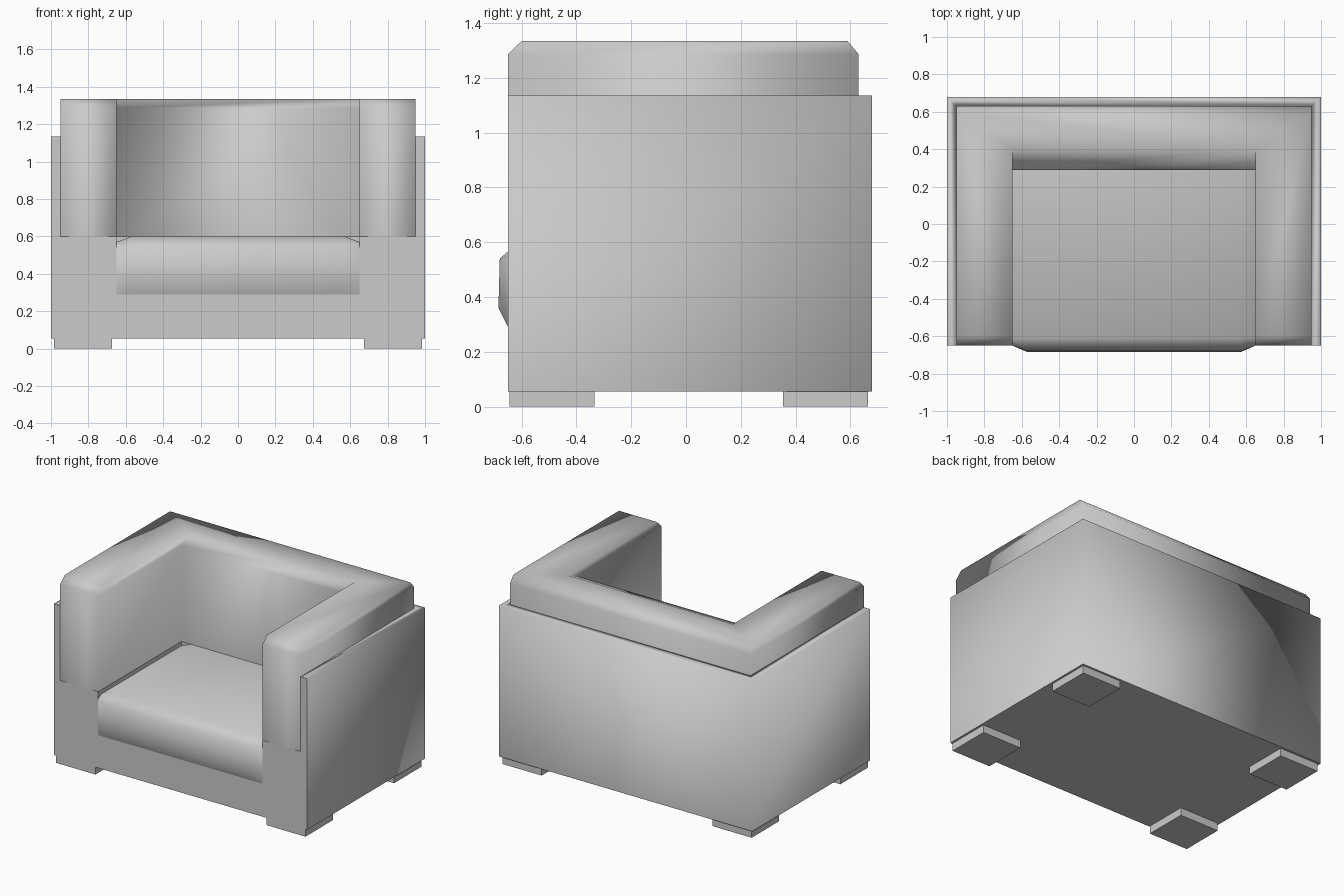
import bpy
import bmesh

cube = bpy.data.objects.get("Cube")
if cube:
    bpy.data.objects.remove(cube, do_unlink=True)

# Single upholstery colour
grey = bpy.data.materials.new("light_grey")
grey.use_nodes = True
grey.diffuse_color = (0.6, 0.6, 0.6, 1)
grey.node_tree.nodes["Principled BSDF"].inputs["Base Color"].default_value = (0.6, 0.6, 0.6, 1)


def loft(name, rings, sharp=None):
    """Skin matching closed rings, cap the ends; sharp(a, b) picks hard edges."""
    bm = bmesh.new()
    rows = [[bm.verts.new(p) for p in ring] for ring in rings]
    n = len(rows[0])
    for low, high in zip(rows, rows[1:]):
        for i in range(n):
            j = (i + 1) % n
            bm.faces.new((low[i], low[j], high[j], high[i]))
    bm.faces.new(rows[0][::-1])
    bm.faces.new(rows[-1])
    bmesh.ops.recalc_face_normals(bm, faces=bm.faces)
    for f in bm.faces:
        f.smooth = sharp is not None
    if sharp:
        for e in bm.edges:
            e.smooth = not sharp(e.verts[0].co, e.verts[1].co)
    mesh = bpy.data.meshes.new(name)
    bm.to_mesh(mesh)
    bm.free()
    mesh.materials.append(grey)
    obj = bpy.data.objects.new(name, mesh)
    bpy.context.collection.objects.link(obj)
    return obj


def box(name, x0, x1, y0, y1, z0, z1):
    plan = [(x0, y0), (x1, y0), (x1, y1), (x0, y1)]
    return loft(name, [[(x, y, z) for x, y in plan] for z in (z0, z1)])


def u_plan(outer_x, inner_x, front, back, inner_back, z):
    """U-shaped outline, open towards the front."""
    half = [(outer_x, front), (outer_x, back), (inner_x, inner_back), (inner_x, front)]
    a, b, c, d = half
    left = [a, b]
    right = [(-x, y) for x, y in (b, a, d, c)]
    return [(x, y, z) for x, y in left + right + [c, d]]


BOTTOM = 0.055

# Outer casing around the sides and back, rounded only in shading
loft("outer_casing",
     [u_plan(1, 0.95, -0.65, 0.68, 0.63, z) for z in (BOTTOM, 1.135)],
     lambda a, b: max(a.z, b.z) < 0.1 or max(a.y, b.y) < 0)

# Padded arms and back in one piece, with a chamfered top
loft("arms_and_back",
     [u_plan(0.95, 0.65, -0.65, 0.63, 0.29, z) for z in (BOTTOM, 0.6, 1.287)]
     + [u_plan(0.95, 0.65, -0.60, 0.59, 0.40, 1.335)],
     lambda a, b: max(a.z, b.z) < 0.7)

# Base under the seat
box("base", -0.65, 0.65, -0.65, 0.29, BOTTOM, 0.29)

# Seat cushion with a bulging front and sloped sides
edge = [(0.29, 0.29), (0.29, 0.57), (-0.61, 0.57), (-0.65, 0.55), (-0.65, 0.34), (-0.65, 0.29)]
crown = [(0.29, 0.29), (0.29, 0.60), (-0.61, 0.60), (-0.68, 0.54), (-0.685, 0.36), (-0.65, 0.29)]
seat = loft("seat_cushion",
            [[(x, y, z) for y, z in profile]
             for x, profile in ((-0.65, edge), (-0.57, crown), (0.57, crown), (0.65, edge))])
bpy.ops.object.select_all(action='DESELECT')
seat.select_set(True)
bpy.context.view_layer.objects.active = seat
bpy.ops.object.shade_smooth_by_angle(angle=1.0)

# Four flat square feet
for side, sx in (("left", 1), ("right", -1)):
    for place, y in (("front", -0.49), ("back", 0.51)):
        x = sx * 0.83
        box(f"{place}_{side}_foot", x - 0.155, x + 0.155, y - 0.155, y + 0.155, 0, BOTTOM)
